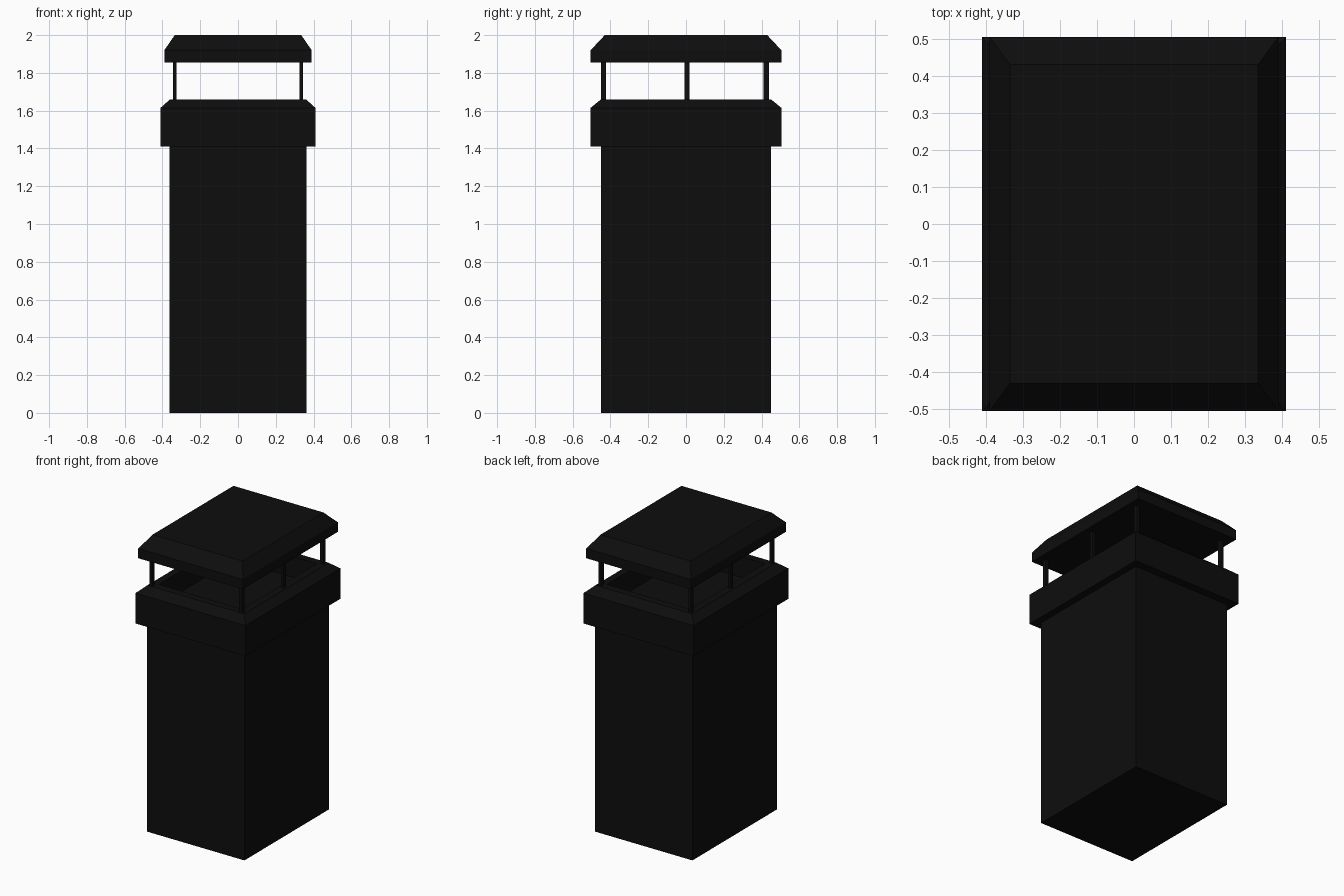
import bpy
import bmesh

cube = bpy.data.objects.get("Cube")
if cube:
    bpy.data.objects.remove(cube, do_unlink=True)

# Single soot-black finish
black = bpy.data.materials.new("soot_black")
black.use_nodes = True
colour = (0.0042, 0.0042, 0.0042, 1)
black.diffuse_color = colour
bsdf = black.node_tree.nodes["Principled BSDF"]
bsdf.inputs["Base Color"].default_value = colour


def stack(name, rings, centre=(0, 0)):
    """Solid from stacked rectangles, each (half x, half y, z), capped at both ends."""
    bm = bmesh.new()
    loops = []
    for hx, hy, z in rings:
        corners = [(-hx, -hy), (hx, -hy), (hx, hy), (-hx, hy)]
        loops.append([bm.verts.new((centre[0] + x, centre[1] + y, z)) for x, y in corners])
    for low, high in zip(loops, loops[1:]):
        for i in range(4):
            j = (i + 1) % 4
            bm.faces.new((low[i], low[j], high[j], high[i]))
    bm.faces.new(loops[0][::-1])
    bm.faces.new(loops[-1])
    bmesh.ops.recalc_face_normals(bm, faces=bm.faces)
    mesh = bpy.data.meshes.new(name)
    bm.to_mesh(mesh)
    bm.free()
    mesh.materials.append(black)
    obj = bpy.data.objects.new(name, mesh)
    bpy.context.collection.objects.link(obj)
    return obj


# Chimney shaft
stack("shaft", [(0.363, 0.45, 0), (0.363, 0.45, 1.41)])

# Collar with sloped shoulder and sunken flue opening
stack("collar", [(0.41, 0.505, 1.41), (0.41, 0.505, 1.615), (0.36, 0.45, 1.66),
                 (0.31, 0.40, 1.66), (0.31, 0.40, 1.52)])

# Rain cap with bevelled top
stack("rain_cap", [(0.39, 0.505, 1.855), (0.39, 0.505, 1.92), (0.335, 0.43, 2.0)])

# Cap supports along both long sides
for side, x in (("right", -0.335), ("left", 0.335)):
    for place, y in (("front", -0.437), ("middle", 0.005), ("back", 0.425)):
        stack(f"support_{place}_{side}", [(0.01, 0.014, 1.64), (0.01, 0.014, 1.87)], (x, y))
